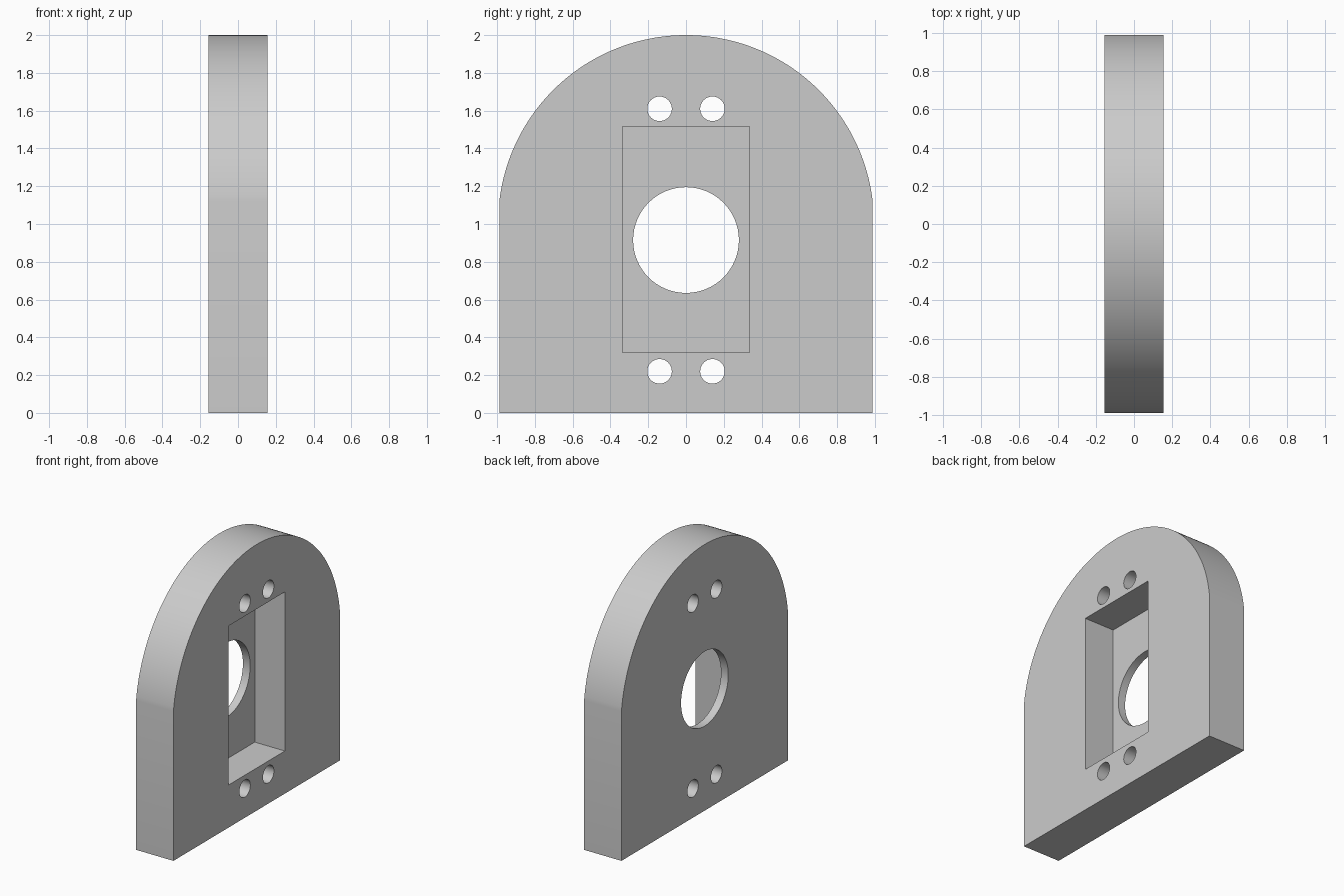
import bpy
import bmesh
import math

cube = bpy.data.objects.get("Cube")
if cube:
    bpy.data.objects.remove(cube, do_unlink=True)

HALF_T = 0.155      # half thickness of the plate
HALF_W = 0.988      # half width of the plate
ARCH_R = 0.995      # radius of the arched top
FLOOR_X = -0.095    # bottom of the recess

grey = bpy.data.materials.new("plain grey")
grey.use_nodes = True
colour = (0.6, 0.6, 0.6, 1)
grey.diffuse_color = colour
grey.node_tree.nodes["Principled BSDF"].inputs["Base Color"].default_value = colour


def prism(name, outline, x0, x1):
    """Extrude a (y, z) outline along x."""
    bm = bmesh.new()
    face = bm.faces.new([bm.verts.new((x0, y, z)) for y, z in outline])
    moved = bmesh.ops.extrude_face_region(bm, geom=[face])["geom"]
    verts = [v for v in moved if isinstance(v, bmesh.types.BMVert)]
    bmesh.ops.translate(bm, verts=verts, vec=(x1 - x0, 0, 0))
    bmesh.ops.recalc_face_normals(bm, faces=bm.faces)
    mesh = bpy.data.meshes.new(name)
    bm.to_mesh(mesh)
    bm.free()
    mesh.materials.append(grey)
    obj = bpy.data.objects.new(name, mesh)
    bpy.context.collection.objects.link(obj)
    return obj


def arc(y, z, r, start, end, steps):
    angles = [start + (end - start) * i / steps for i in range(steps + 1)]
    return [(y + r * math.cos(a), z + r * math.sin(a)) for a in angles]


def circle(y, z, r, steps=64):
    return arc(y, z, r, 0, 2 * math.pi, steps)[:-1]


# Plate with a flat base, straight sides and an arched top
spring = math.acos(HALF_W / ARCH_R)
outline = [(-HALF_W, 0), (HALF_W, 0)]
outline += arc(0, 2 - ARCH_R, ARCH_R, spring, math.pi - spring, 96)
plate = prism("mounting_plate", outline, -HALF_T, HALF_T)

# Rectangular recess, central bore and four screw holes
recess = [(-0.335, 0.32), (0.335, 0.32), (0.335, 1.515), (-0.335, 1.515)]
cutters = [prism("recess_cutter", recess, FLOOR_X, 0.3),
           prism("bore_cutter", circle(0, 0.915, 0.28), -0.3, 0.3)]
for y in (-0.14, 0.14):
    for z in (0.22, 1.61):
        cutters.append(prism("screw_hole_cutter", circle(y, z, 0.065, 40), -0.3, 0.3))

bpy.ops.object.select_all(action="DESELECT")
bpy.context.view_layer.objects.active = plate
plate.select_set(True)
for cutter in cutters:
    cutter.hide_render = True
    mod = plate.modifiers.new(cutter.name, "BOOLEAN")
    mod.operation = "DIFFERENCE"
    mod.solver = "EXACT"
    mod.object = cutter
    bpy.ops.object.modifier_apply(modifier=mod.name)
    bpy.data.objects.remove(cutter, do_unlink=True)

bpy.ops.object.shade_smooth_by_angle(angle=math.radians(30))
